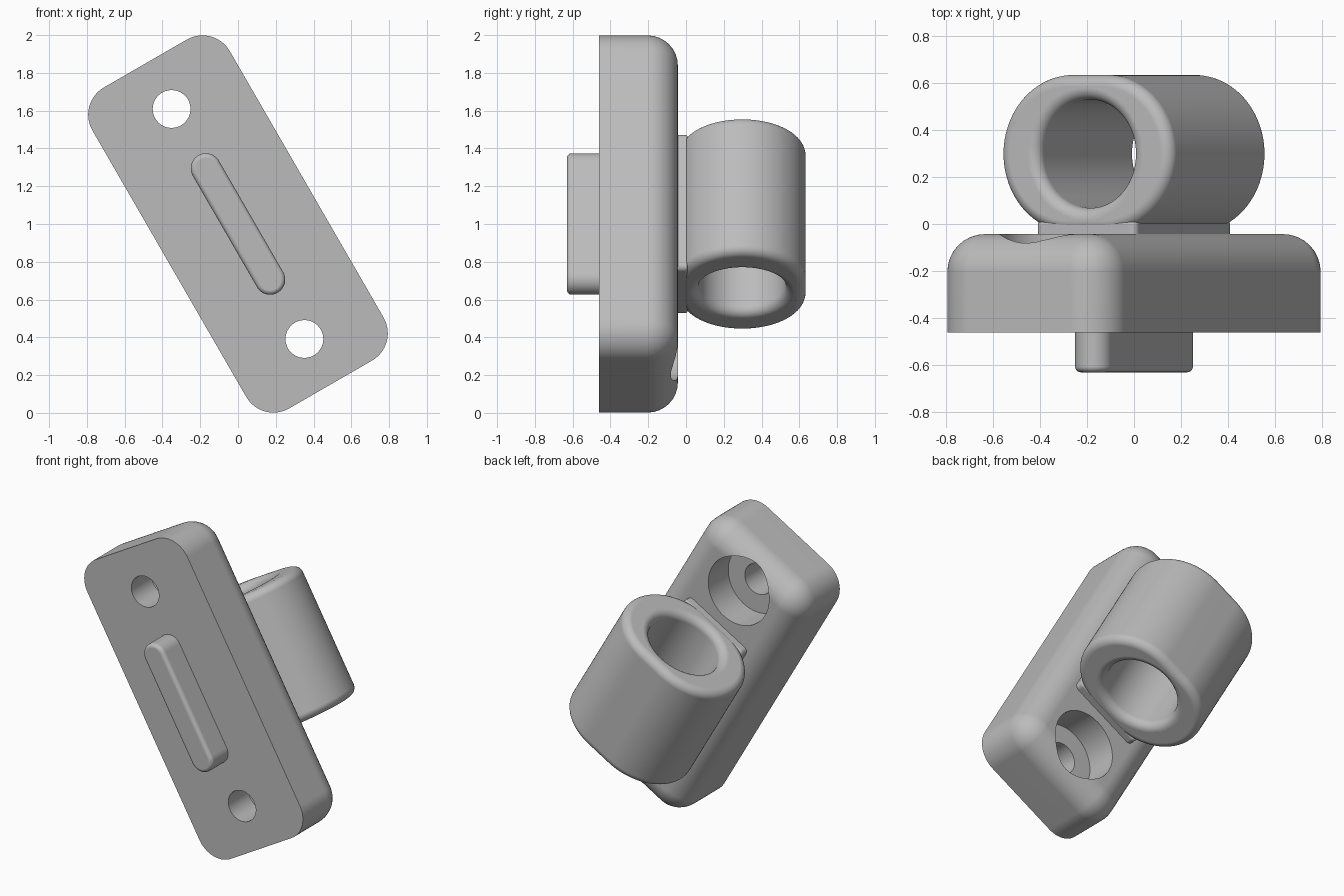
import bpy, bmesh
from math import sin, cos, pi, radians
from mathutils import Vector

if "Cube" in bpy.data.objects:
    bpy.data.objects.remove(bpy.data.objects["Cube"])

# One flat grey for the whole bracket
grey = bpy.data.materials.new("plain grey")
grey.use_nodes = True
colour = (0.5, 0.5, 0.5, 1)
grey.diffuse_color = colour
grey.node_tree.nodes["Principled BSDF"].inputs["Base Color"].default_value = colour

# The bracket leans 30 degrees in the front plane
TILT = radians(30)
ACROSS = Vector((cos(TILT), 0, sin(TILT)))
ALONG = Vector((-sin(TILT), 0, cos(TILT)))
BACK = Vector((0, 1, 0))
MIDDLE = Vector((0, 0, 1))


def loft(name, half_a, half_b, profile, axes, origin=MIDDLE, steps=14):
    """Stack rounded outlines; profile holds (corner radius, height) pairs."""
    bm = bmesh.new()
    rings = []
    for radius, height in profile:
        ring = []
        for q, (sa, sb) in enumerate(((1, 1), (-1, 1), (-1, -1), (1, -1))):
            for i in range(steps + 1):
                t = (q + i / steps) * pi / 2
                a = sa * half_a + radius * cos(t)
                b = sb * half_b + radius * sin(t)
                ring.append(bm.verts.new(origin + axes[0] * a + axes[1] * b + axes[2] * height))
        rings.append(ring)
    for low, high in zip(rings, rings[1:]):
        for i in range(len(low)):
            j = (i + 1) % len(low)
            bm.faces.new((low[i], low[j], high[j], high[i]))
    bm.faces.new(rings[0])
    bm.faces.new(rings[-1])
    bmesh.ops.remove_doubles(bm, verts=bm.verts, dist=0.0001)
    bmesh.ops.recalc_face_normals(bm, faces=bm.faces)
    mesh = bpy.data.meshes.new(name)
    bm.to_mesh(mesh)
    bm.free()
    mesh.materials.append(grey)
    obj = bpy.data.objects.new(name, mesh)
    bpy.context.collection.objects.link(obj)
    return obj


def rounded_end(radius, end, fillet, direction=1, steps=8):
    """Profile points that round an edge over into an end face."""
    points = []
    for i in range(steps + 1):
        t = i / steps * pi / 2
        points.append((radius - fillet * (1 - cos(t)), end - direction * fillet * (1 - sin(t))))
    return points


def flared_end(radius, end, fillet, steps=8):
    """Profile points that flare a bore out into an end face."""
    points = []
    for i in range(steps + 1):
        t = i / steps * pi / 2
        points.append((radius + fillet * (1 - cos(t)), end - fillet * (1 - sin(t))))
    return points


def mirrored(points):
    return [(r, -h) for r, h in reversed(points)] + points


def activate(obj):
    bpy.ops.object.select_all(action="DESELECT")
    obj.select_set(True)
    bpy.context.view_layer.objects.active = obj


def cut(obj, cutter):
    cutter.hide_render = True
    mod = obj.modifiers.new("cut", "BOOLEAN")
    mod.operation = "DIFFERENCE"
    mod.solver = "EXACT"
    mod.object = cutter
    activate(obj)
    bpy.ops.object.modifier_apply(modifier=mod.name)
    bpy.data.objects.remove(cutter)


flat = (ACROSS, ALONG, BACK)
tube_axes = (ACROSS, BACK, ALONG)

# Mounting plate, rounded over on its back
plate = loft("mounting_plate", 0.253, 0.814,
             [(0.167, -0.46)] + rounded_end(0.167, -0.043, 0.16), flat)

# Counterbored screw holes
for side in (-1, 1):
    hole = loft("screw_hole_cutter", 0, 0,
                [(0.1, -0.6), (0.1, -0.25), (0.22, -0.25), (0.22, 0.1)],
                flat, MIDDLE + ALONG * 0.703 * side)
    cut(plate, hole)

# Locating rib on the front
rib = loft("locating_rib", 0, 0.34,
           list(reversed(rounded_end(0.08, -0.63, 0.025, -1))) + [(0.08, -0.44)], flat)

# Neck joining plate and tube
neck = loft("neck", 0.215, 0.385, [(0.03, -0.1)] + rounded_end(0.03, 0.008, 0.01), flat)

# Wide tube with rounded rims and a round bore
HALF, RIM = 0.418, 0.05
tube_middle = MIDDLE + BACK * 0.298
tube = loft("tube", 0.085, 0, mirrored(rounded_end(0.335, HALF, RIM)),
            tube_axes, tube_middle, 24)
bore = flared_end(0.23, HALF, RIM)
bore.append((bore[-1][0], HALF + 0.1))
cut(tube, loft("bore_cutter", 0, 0, mirrored(bore), tube_axes, tube_middle, 20))

# Smooth curved faces, keep hard edges
for obj in (plate, rib, neck, tube):
    activate(obj)
    bpy.ops.object.shade_smooth_by_angle(angle=radians(30))
    weighted = obj.modifiers.new("even shading", "WEIGHTED_NORMAL")
    weighted.keep_sharp = True
